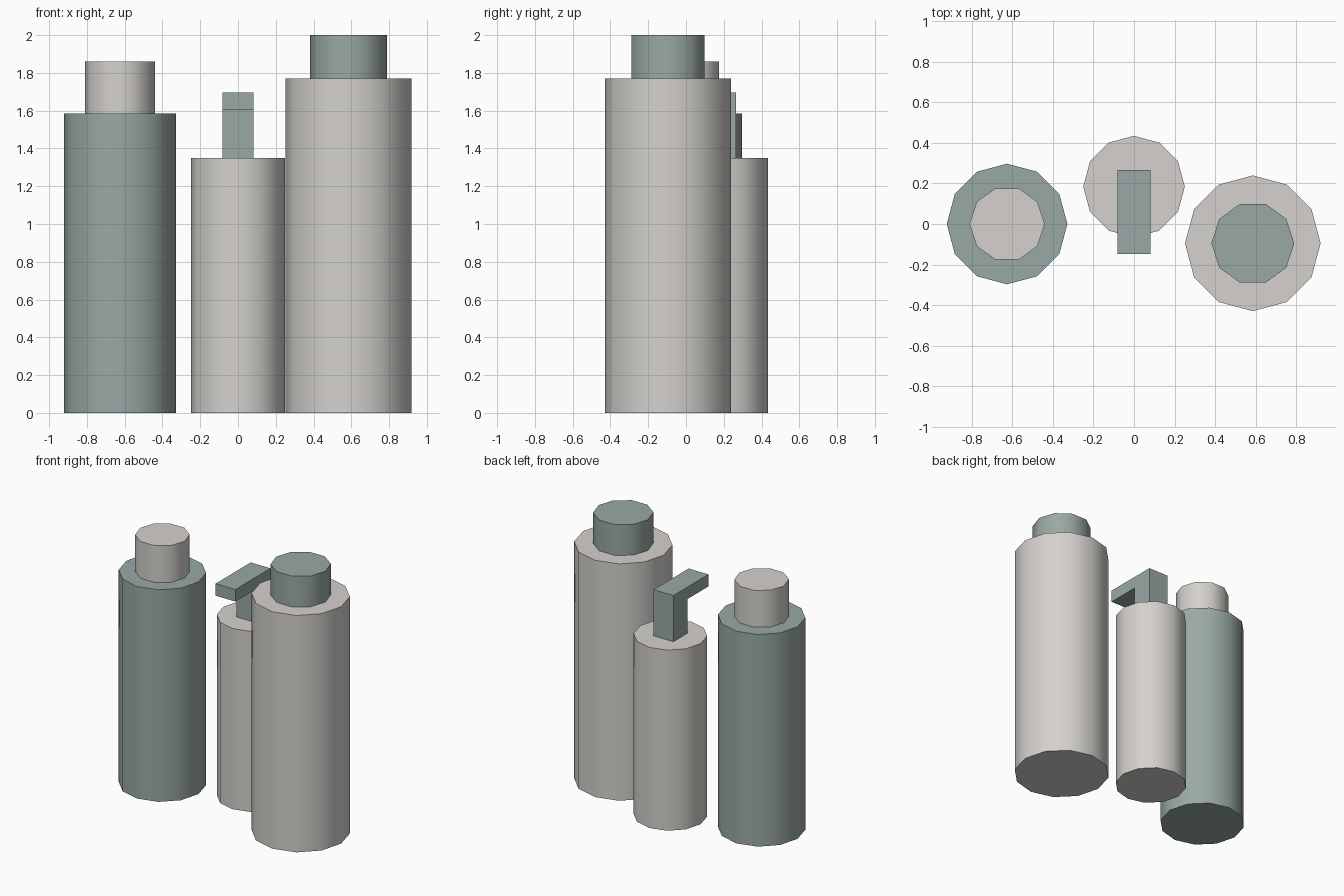
import bpy
import bmesh
from math import radians

cube = bpy.data.objects.get("Cube")
if cube:
    bpy.data.objects.remove(cube, do_unlink=True)


def make_material(name, rgb):
    mat = bpy.data.materials.new(name)
    mat.use_nodes = True
    mat.diffuse_color = (*rgb, 1)
    mat.node_tree.nodes["Principled BSDF"].inputs["Base Color"].default_value = (*rgb, 1)
    return mat


cream = make_material("warm light grey", (0.66, 0.64, 0.61))
sage = make_material("grey green", (0.32, 0.395, 0.375))


def cylinder(name, sides, radius, x, y, bottom, top, mat):
    """Upright faceted cylinder with softly shaded sides and sharp rims."""
    bpy.ops.mesh.primitive_cylinder_add(
        vertices=sides, radius=radius, depth=top - bottom,
        location=(x, y, (bottom + top) / 2), rotation=(0, 0, radians(90)))
    obj = bpy.context.object
    obj.name = name
    obj.data.materials.append(mat)
    bpy.ops.object.shade_smooth_by_angle(angle=radians(40))
    return obj


def extrude_profile(name, profile, half_width, mat):
    """Extrude a (y, z) outline along x, centred on x = 0."""
    bm = bmesh.new()
    face = bm.faces.new([bm.verts.new((-half_width, y, z)) for y, z in profile])
    result = bmesh.ops.extrude_face_region(bm, geom=[face])
    verts = [v for v in result["geom"] if isinstance(v, bmesh.types.BMVert)]
    bmesh.ops.translate(bm, verts=verts, vec=(2 * half_width, 0, 0))
    bmesh.ops.recalc_face_normals(bm, faces=bm.faces)
    mesh = bpy.data.meshes.new(name)
    bm.to_mesh(mesh)
    bm.free()
    mesh.materials.append(mat)
    obj = bpy.data.objects.new(name, mesh)
    bpy.context.collection.objects.link(obj)
    return obj


# Green bottle with a pale cap
cylinder("right_bottle", 12, 0.297, -0.625, 0, 0, 1.585, sage)
cylinder("right_bottle_cap", 10, 0.185, -0.625, 0, 1.585, 1.86, cream)

# Tall pale bottle with a green cap
cylinder("left_bottle", 12, 0.334, 0.585, -0.095, 0, 1.77, cream)
cylinder("left_bottle_cap", 10, 0.204, 0.585, -0.095, 1.77, 2.0, sage)

# Short pale bottle with an L-shaped pump whose spout points forward
cylinder("pump_bottle", 12, 0.25, 0, 0.184, 0, 1.35, cream)
back, front, spout = 0.266, 0.102, -0.148
pump_outline = [(back, 1.35), (back, 1.695), (spout, 1.695),
                (spout, 1.605), (front, 1.605), (front, 1.35)]
extrude_profile("pump_head", pump_outline, 0.082, sage)
